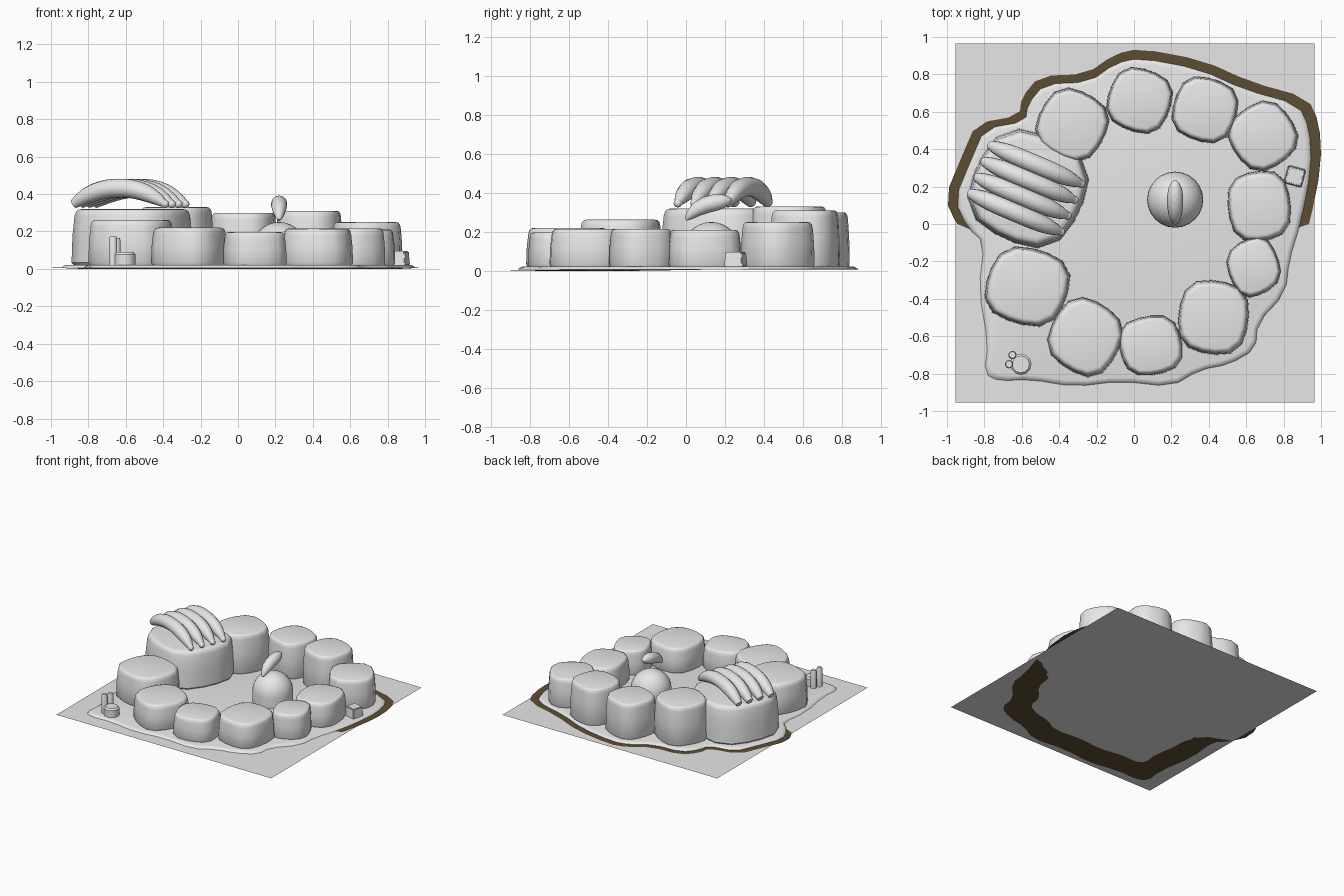
import bpy, bmesh, math
from math import sin, cos, pi
from mathutils import Vector, Matrix

if "Cube" in bpy.data.objects:
    bpy.data.objects.remove(bpy.data.objects["Cube"])


def material(name, colour):
    m = bpy.data.materials.new(name)
    m.use_nodes = True
    m.diffuse_color = (*colour, 1)
    m.node_tree.nodes["Principled BSDF"].inputs["Base Color"].default_value = (*colour, 1)
    return m


GREY = material("light_grey", (0.8, 0.8, 0.8))
BROWN = material("dark_brown", (0.11, 0.075, 0.034))


def finish(name, bm, mat, smooth=35):
    bmesh.ops.recalc_face_normals(bm, faces=bm.faces)
    mesh = bpy.data.meshes.new(name)
    bm.to_mesh(mesh)
    bm.free()
    mesh.materials.append(mat)
    ob = bpy.data.objects.new(name, mesh)
    bpy.context.collection.objects.link(ob)
    if smooth:
        bpy.ops.object.select_all(action="DESELECT")
        ob.select_set(True)
        bpy.context.view_layer.objects.active = ob
        bpy.ops.object.shade_smooth_by_angle(angle=math.radians(smooth))
    return ob


def loft(name, rings, mat=GREY, smooth=35, bottom=True):
    """Skin a list of equally long closed rings and cap both ends."""
    bm = bmesh.new()
    loops = [[bm.verts.new(p) for p in ring] for ring in rings]
    for a, b in zip(loops, loops[1:]):
        for i in range(len(a)):
            j = (i + 1) % len(a)
            bm.faces.new((a[i], a[j], b[j], b[i]))
    bm.faces.new(loops[-1])
    if bottom:
        bm.faces.new(loops[0])
    return finish(name, bm, mat, smooth)


def round_corners(points):
    out = []
    for i, p in enumerate(points):
        q = points[(i + 1) % len(points)]
        out += [p.lerp(q, 0.25), p.lerp(q, 0.75)]
    return out


def tube(name, path, radii, sides=12):
    """Round tube of varying radius along a path."""
    rings = []
    for i, p in enumerate(path):
        tangent = path[min(i + 1, len(path) - 1)] - path[max(i - 1, 0)]
        side = tangent.cross(Vector((0, 0, 1))).normalized()
        up = side.cross(tangent).normalized()
        rings.append([p + radii[i] * (side * cos(2 * pi * k / sides) + up * sin(2 * pi * k / sides))
                      for k in range(sides)])
    return loft(name, rings, smooth=50)


# ground sheet
PLANE_Z = 0.004
bm = bmesh.new()
bmesh.ops.create_grid(bm, x_segments=1, y_segments=1, size=0.96,
                      matrix=Matrix.Translation((0.005, 0.005, PLANE_Z)))
finish("ground_sheet", bm, GREY, 0)

# wavy island outline, in hundredths
outline = [(-80, -10), (-83, -35), (-78, -64), (-80, -80), (-72, -84), (-56, -83), (-32, -87),
           (-7, -84), (20, -87), (35, -78), (51, -75), (65, -67), (66, -53), (81, -37),
           (83, -19), (89, 0), (95, 30), (94, 51), (88, 64), (59, 72), (35, 83), (3, 89),
           (-10, 86), (-24, 76), (-48, 75), (-57, 64), (-58, 55), (-80, 51), (-87, 35),
           (-96, 13), (-89, -2)]
shore = round_corners([Vector((x, y, 0)) / 100 for x, y in outline])

# raised island slab with a rounded lip
loft("island_slab", [[p * s + Vector((0, 0, z)) for p in shore]
                     for s, z in ((1, 0.006), (0.992, 0.014), (0.98, 0.02), (0.97, 0.022))],
     bottom=False)

# thin soil sheet that dips through the ground toward the front
soil = [p * 1.055 for p in shore]
loft("soil_sheet",
     [[p + Vector((0, 0, PLANE_Z + (0.004 if p.y > 0 else -0.004) * min(1, abs(p.y) * 4)))
       for p in soil],
      [p * 0.62 + Vector((0, 0, PLANE_Z + 0.003)) for p in soil]],
     BROWN, 0, bottom=False)


# ring of rounded stones
def stone(name, x, y, rx, ry, height, turn, power=2.9, n=16):
    ring = []
    for k in range(n):
        a = 2 * pi * (k + 0.5) / n
        c, s = cos(a), sin(a)
        r = (abs(c) ** power + abs(s) ** power) ** (-1 / power)
        ring.append(Matrix.Rotation(math.radians(turn), 3, "Z") @ Vector((r * c, r * s, 0)))
    # fit the turned outline to its wanted extents
    mx, my = max(p.x for p in ring), max(p.y for p in ring)
    ring = [Vector((p.x * rx / mx, p.y * ry / my, 0)) for p in ring]
    base = 0.018
    profile = ((0.96, base), (1, base + 0.015), (0.985, height * 0.55), (0.95, height - 0.035),
               (0.925, height - 0.013), (0.88, height - 0.003), (0.82, height))
    loft(name, [[p * s + Vector((x, y, z)) for p in ring] for s, z in profile], smooth=40)


stones = [(-0.565, 0.19, 0.325, 0.32, 0.32, -25), (-0.33, 0.53, 0.2, 0.2, 0.33, -28),
          (0.03, 0.66, 0.18, 0.18, 0.30, -20), (0.38, 0.61, 0.18, 0.18, 0.31, -18),
          (0.69, 0.47, 0.19, 0.19, 0.25, 35), (0.67, 0.095, 0.17, 0.19, 0.21, 8),
          (0.64, -0.23, 0.147, 0.165, 0.215, 25), (0.425, -0.5, 0.19, 0.2, 0.215, -8),
          (0.09, -0.65, 0.17, 0.16, 0.197, 12), (-0.26, -0.605, 0.205, 0.215, 0.22, -30),
          (-0.57, -0.335, 0.23, 0.215, 0.262, -18)]
for i, s in enumerate(stones):
    stone("large_stone" if i == 0 else f"ring_stone_{i}", *s)

# four arched rolls lying side by side on the large stone
along = Vector((0.92, -0.39, 0))
across = Vector((0.39, 0.92, 0))
middle = Vector((-0.58, 0.19, 0))
steps = 14
for row in range(4):
    path, radii = [], []
    for k in range(steps + 1):
        t = k / steps
        u = 2 * t - 1
        path.append(middle + across * (row - 1.5) * 0.093 + along * u * 0.265
                    + Vector((0, 0, 0.432 - 0.085 * abs(u) ** 2.2)))
        radii.append(0.05 * (1 - abs(u) ** 4 * (0.5 if u < 0 else 0.62)))
    tube(f"arched_roll_{row + 1}", path, radii)
    bm = bmesh.new()
    bmesh.ops.create_uvsphere(bm, u_segments=12, v_segments=8, radius=0.022,
                              matrix=Matrix.Translation(path[-1]))
    finish(f"roll_tip_{row + 1}", bm, GREY, 60)

# dome in the middle
centre = Vector((0.22, 0.13, 0))
dome = [(0.15, 0.015), (0.15, 0.1)] + [(0.15 * cos(a * pi / 16), 0.1 + 0.15 * sin(a * pi / 16))
                                      for a in range(1, 8)] + [(0.004, 0.25)]
loft("centre_dome", [[centre + Vector((r * cos(k * pi / 12), r * sin(k * pi / 12), z))
                      for k in range(24)] for r, z in dome], smooth=50)

# curved bud on the dome
bud = [(0, 0.262, 0.008), (0.02, 0.285, 0.025), (0.055, 0.315, 0.037), (0.1, 0.337, 0.043),
       (0.15, 0.35, 0.043), (0.19, 0.357, 0.036), (0.22, 0.362, 0.022), (0.235, 0.365, 0.006)]
tube("curved_bud", [Vector((0.22, y, z)) for y, z, r in bud], [r for y, z, r in bud])


# stump and two short posts in the front corner
def post(name, x, y, radius, height):
    loft(name, [[Vector((x + radius * s * cos(k * pi / 6), y + radius * s * sin(k * pi / 6), z))
                 for k in range(12)]
                for s, z in ((1, 0.018), (1, height - 0.012), (0.8, height))])


post("stump", -0.605, -0.75, 0.057, 0.09)
post("short_post_1", -0.65, -0.7, 0.022, 0.165)
post("short_post_2", -0.668, -0.75, 0.022, 0.172)

# small tapered block beside the ring
bm = bmesh.new()
bmesh.ops.create_cube(bm, size=1, matrix=Matrix.Translation((0.86, 0.255, 0.057))
                      @ Matrix.Rotation(math.radians(-15), 4, "Z") @ Matrix.Diagonal((0.1, 0.1, 0.078, 1)))
for v in bm.verts:
    if v.co.z > 0.06:
        v.co.x += (0.86 - v.co.x) * 0.12
        v.co.y += (0.255 - v.co.y) * 0.12
bmesh.ops.bevel(bm, geom=bm.edges[:], offset=0.006, segments=2, affect="EDGES")
finish("small_block", bm, GREY)
